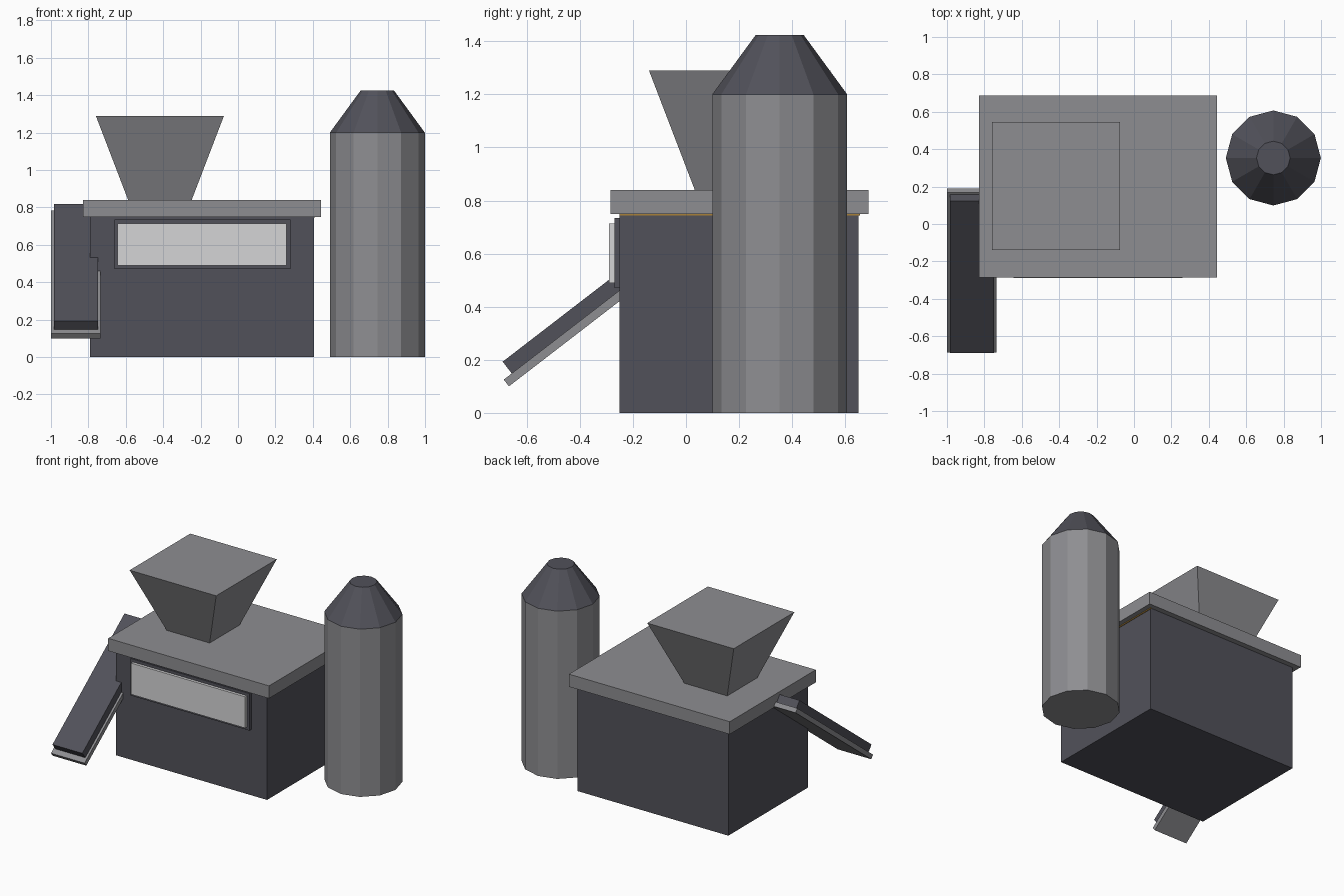
import bpy, bmesh, math
from mathutils import Matrix, Vector

if "Cube" in bpy.data.objects:
    bpy.data.objects.remove(bpy.data.objects["Cube"])


def material(name, r, g, b):
    m = bpy.data.materials.new(name)
    m.diffuse_color = (r, g, b, 1)
    m.use_nodes = True
    m.node_tree.nodes["Principled BSDF"].inputs["Base Color"].default_value = m.diffuse_color
    return m


DARK = material("charcoal", 0.083, 0.083, 0.102)
GREY = material("mid_grey", 0.27, 0.27, 0.285)
PALE = material("pale_grey", 0.66, 0.66, 0.67)
OCHRE = material("ochre", 0.40, 0.22, 0.04)


def finish(name, bm, mat):
    bmesh.ops.recalc_face_normals(bm, faces=bm.faces)
    me = bpy.data.meshes.new(name)
    bm.to_mesh(me)
    bm.free()
    me.materials.append(mat)
    ob = bpy.data.objects.new(name, me)
    bpy.context.collection.objects.link(ob)
    return ob


def box(name, lo, hi, mat):
    """Box between two opposite corners."""
    lo, hi = Vector(lo), Vector(hi)
    bm = bmesh.new()
    bmesh.ops.create_cube(bm, size=1, matrix=Matrix.Translation((lo + hi) / 2)
                          @ Matrix.Diagonal((*(hi - lo), 1)))
    return finish(name, bm, mat)


def frustum(name, sides, centre, r1, r2, z1, z2, mat, turn=0.0):
    """Straight or tapered prism with n sides."""
    bm = bmesh.new()
    bmesh.ops.create_cone(
        bm, cap_ends=True, segments=sides, radius1=r1, radius2=r2, depth=z2 - z1,
        matrix=Matrix.Translation((*centre, (z1 + z2) / 2)) @ Matrix.Rotation(turn, 4, 'Z'))
    return finish(name, bm, mat)


# Building with overhanging flat roof
box("building", (-0.79, -0.25, 0), (0.405, 0.65, 0.75), DARK)
box("roof", (-0.828, -0.285, 0.75), (0.445, 0.688, 0.84), GREY)
box("side_trim", (0.403, -0.25, 0.743), (0.41, 0.655, 0.75), OCHRE)

# Front window in a raised frame
box("window_frame", (-0.66, -0.27, 0.47), (0.28, -0.25, 0.735), DARK)
box("window_pane", (-0.643, -0.29, 0.49), (0.26, -0.265, 0.714), PALE)

# Square hopper flaring upwards
frustum("hopper", 4, (-0.4175, 0.203), 0.17 * math.sqrt(2), 0.3425 * math.sqrt(2),
        0.84, 1.29, GREY, math.pi / 4)

# Silo with a truncated cone top
SILO = (0.745, 0.353)
frustum("silo", 12, SILO, 0.254, 0.254, 0, 1.2, GREY)
frustum("silo_top", 12, SILO, 0.254, 0.09, 1.2, 1.424, DARK)

# Sloping conveyor: built flat along y, then tilted about its lower end
tilt = Matrix.Translation((0, -0.667, 0.10)) @ Matrix.Rotation(math.radians(37.6), 4, 'X')
for name, half, y1, y2, z1, z2, mat in (
        ("conveyor_bed", 0.133, 0, 1.08, 0, 0.032, GREY),
        ("conveyor_belt", 0.118, 0.038, 1.065, 0.032, 0.088, DARK)):
    part = box(name, (-0.867 - half, y1, z1), (-0.867 + half, y2, z2), mat)
    part.data.transform(tilt)
